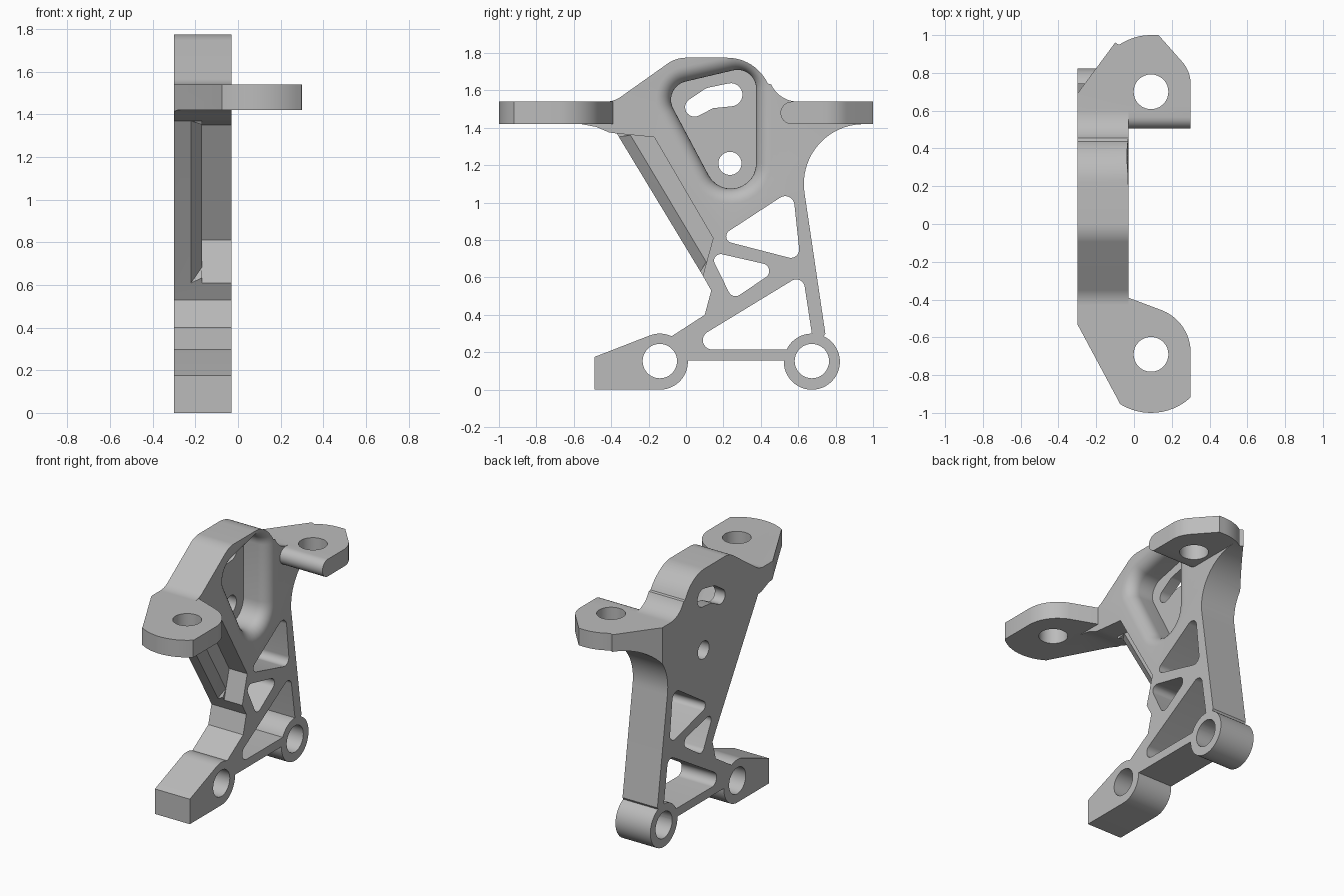
import bpy, bmesh
from math import sin, cos, acos, atan2, hypot, pi, radians

if "Cube" in bpy.data.objects:
    bpy.data.objects.remove(bpy.data.objects["Cube"])

metal = bpy.data.materials.new("grey metal")
metal.use_nodes = True
GREY = (0.5, 0.5, 0.5, 1)
metal.diffuse_color = GREY
metal.node_tree.nodes["Principled BSDF"].inputs["Base Color"].default_value = GREY

BACK, FACE = -0.30, -0.03      # plate thickness range along x


def arc(cu, cv, r, a0, a1, n=12):
    """Points on an arc, angles in degrees."""
    angles = [radians(a0 + (a1 - a0) * i / n) for i in range(n + 1)]
    return [(cu + r * cos(a), cv + r * sin(a)) for a in angles]


def wrap(circles, grow=0.0, n=12):
    """Outline of a band stretched round circles (u, v, r), listed counterclockwise."""
    normals = []
    for i, (u, v, r) in enumerate(circles):
        u2, v2, r2 = circles[(i + 1) % len(circles)]
        d = hypot(u2 - u, v2 - v)
        normals.append(atan2(v2 - v, u2 - u) - acos((r - r2) / d))
    pts = []
    for i, (u, v, r) in enumerate(circles):
        a0 = normals[i - 1]
        sweep = (normals[i] - a0) % (2 * pi)
        for k in range(n + 1):
            a = a0 + sweep * k / n
            pts.append((u + (r + grow) * cos(a), v + (r + grow) * sin(a)))
    return pts


def finish(name, bm):
    bmesh.ops.recalc_face_normals(bm, faces=bm.faces)
    mesh = bpy.data.meshes.new(name)
    bm.to_mesh(mesh)
    bm.free()
    mesh.materials.append(metal)
    obj = bpy.data.objects.new(name, mesh)
    bpy.context.collection.objects.link(obj)
    return obj


def loft(name, rings, axis="x"):
    """Solid through rings of (outline, level) along an axis."""
    bm = bmesh.new()
    loops = []
    for outline, w in rings:
        loops.append([bm.verts.new((w, u, v) if axis == "x" else (u, v, w)) for u, v in outline])
    for a, b in zip(loops, loops[1:]):
        for i in range(len(a)):
            bm.faces.new((a[i - 1], a[i], b[i], b[i - 1]))
    bm.faces.new(loops[0])
    bm.faces.new(loops[-1])
    return finish(name, bm)


def prism(name, outline, lo, hi, axis="x"):
    return loft(name, [(outline, lo), (outline, hi)], axis)


def hull(name, points):
    bm = bmesh.new()
    for p in points:
        bm.verts.new(p)
    bmesh.ops.convex_hull(bm, input=bm.verts)
    return finish(name, bm)


def combine(target, tool, operation):
    mod = target.modifiers.new("combine", "BOOLEAN")
    mod.operation, mod.solver, mod.object = operation, "EXACT", tool
    bpy.context.view_layer.objects.active = target
    bpy.ops.object.modifier_apply(modifier=mod.name)
    bpy.data.objects.remove(tool)


def cut(target, tool):
    combine(target, tool, "DIFFERENCE")


def add(target, tool):
    combine(target, tool, "UNION")


# Side profile of the upright plate (y, z)
profile = [(-0.49, 0.0)]
profile += arc(-0.14, 0.15, 0.15, -90, 2)
profile += [(0.66, 0.155), (0.745, 0.30)]
profile += arc(0.95, 1.10, 0.32, 190, 90, 20)
profile += [(0.95, 1.54)]
profile += arc(0.60, 1.70, 0.16, 270, 205)
profile += arc(0.22, 1.535, 0.24, 25, 90)
profile += arc(0.0, 1.605, 0.17, 90, 123)
profile += arc(-0.43, 1.68, 0.14, -55, -90)
profile += [(-0.90, 1.54), (-0.90, 1.42), (-0.56, 1.42), (-0.48, 1.405), (-0.41, 1.375),
            (-0.37, 1.37), (0.09, 0.61), (0.135, 0.53), (0.10, 0.40)]
profile += arc(-0.14, 0.15, 0.15, 65, 110)
profile += [(-0.49, 0.175)]
bracket = prism("bracket", profile, BACK, FACE)

# Slanted back corners of both tab roots (x, y)
cut(bracket, prism("rear_corner", [(-0.3, 0.69), (-0.085, 0.98), (-0.085, 1.2), (-0.5, 1.2), (-0.5, 0.42)],
                   1.0, 2.0, "z"))
cut(bracket, prism("front_corner", [(-0.3, -0.53), (-0.08, -0.94), (-0.08, -1.2), (-0.5, -1.2), (-0.5, -0.157)],
                   1.0, 2.0, "z"))

# Stepped relief along the leaning front edge, with a chamfered back rib
cut(bracket, prism("edge_relief", [(0.09, 0.61), (0.145, 0.81), (-0.17, 1.35), (-0.37, 1.37), (-0.42, 1.34)],
                   -0.17, 0.1))
cut(bracket, hull("rib_chamfer", [(-0.22, 0.09, 0.61), (-0.22, -0.37, 1.37),
                                  (-0.165, 0.11, 0.69), (-0.165, -0.29, 1.36),
                                  (-0.165, 0.04, 0.58), (-0.165, -0.42, 1.34)]))

# Truss windows
windows = [
    [(0.53, 0.985, 0.05), (0.25, 0.82, 0.035), (0.56, 0.75, 0.045)],
    [(0.185, 0.69, 0.035), (0.265, 0.54, 0.04), (0.405, 0.635, 0.04)],
    [(0.14, 0.265, 0.05), (0.645, 0.25, 0.035), (0.59, 0.545, 0.045)],
]
for circles in windows:
    cut(bracket, prism("window", wrap(circles), -0.5, 0.2))

# Rounded pocket with a flared lip
pocket = [(0.02, 1.55, 0.10), (0.24, 1.21, 0.135), (0.275, 1.61, 0.10)]
LIP = 0.08
rings = [(wrap(pocket), -0.22)]
for i in range(9):
    a = pi / 2 * i / 8
    rings.append((wrap(pocket, LIP * (1 - cos(a))), FACE - LIP + LIP * sin(a)))
rings.append((wrap(pocket, LIP), 0.05))
cut(bracket, loft("pocket", rings))

# Curved slot and small hole through the pocket floor
cut(bracket, prism("slot_low", wrap([(0.045, 1.51, 0.05), (0.13, 1.56, 0.056)]), -0.5, 0.1))
cut(bracket, prism("slot_high", wrap([(0.13, 1.56, 0.056), (0.24, 1.577, 0.062)]), -0.5, 0.1))
cut(bracket, prism("floor_hole", arc(0.235, 1.21, 0.062, 0, 348, 29), -0.5, 0.1))

# Rear boss and the two bearing holes
add(bracket, prism("rear_boss", arc(0.673, 0.15, 0.15, 0, 352.5, 47), BACK, FACE))
for y in (-0.14, 0.673):
    cut(bracket, prism("bearing_hole", arc(y, 0.153, 0.092, 0, 350, 35), -0.5, 0.2))

# Mounting tabs (x, y outlines)
front_outline = [(-0.3, -0.40), (-0.3, -0.53), (-0.08, -0.94)]
front_outline += arc(0.09, -0.69, 0.31, 238, 312)
front_outline += [(0.3, -0.91)] + arc(0.06, -0.68, 0.24, 0, 68)
front_outline += [(-0.03, -0.39)]
rear_outline = [(-0.2, 0.565), (0.3, 0.565), (0.3, 0.75)]
rear_outline += arc(0.12, 0.74, 0.18, 8, 42, 6)
rear_outline += [(0.13, 1.0)] + arc(0.09, 0.70, 0.30, 90, 124)
rear_outline += [(-0.1, 0.96), (-0.3, 0.69), (-0.3, 0.6)]
for name, outline in (("front_tab", front_outline), ("rear_tab", rear_outline)):
    add(bracket, prism(name, outline, 1.42, 1.54, "z"))
add(bracket, prism("rear_tab_nose", wrap([(0.565, 1.48, 0.06), (0.64, 1.48, 0.06)]), -0.1, 0.3))

# Tab bolt holes
for y in (-0.69, 0.70):
    cut(bracket, prism("bolt_hole", arc(0.09, y, 0.092, 0, 350, 35), 1.2, 1.8, "z"))

# Smooth rounds, sharp edges
bpy.ops.object.select_all(action="DESELECT")
bracket.select_set(True)
bpy.context.view_layer.objects.active = bracket
bpy.ops.object.shade_smooth_by_angle(angle=radians(25))
